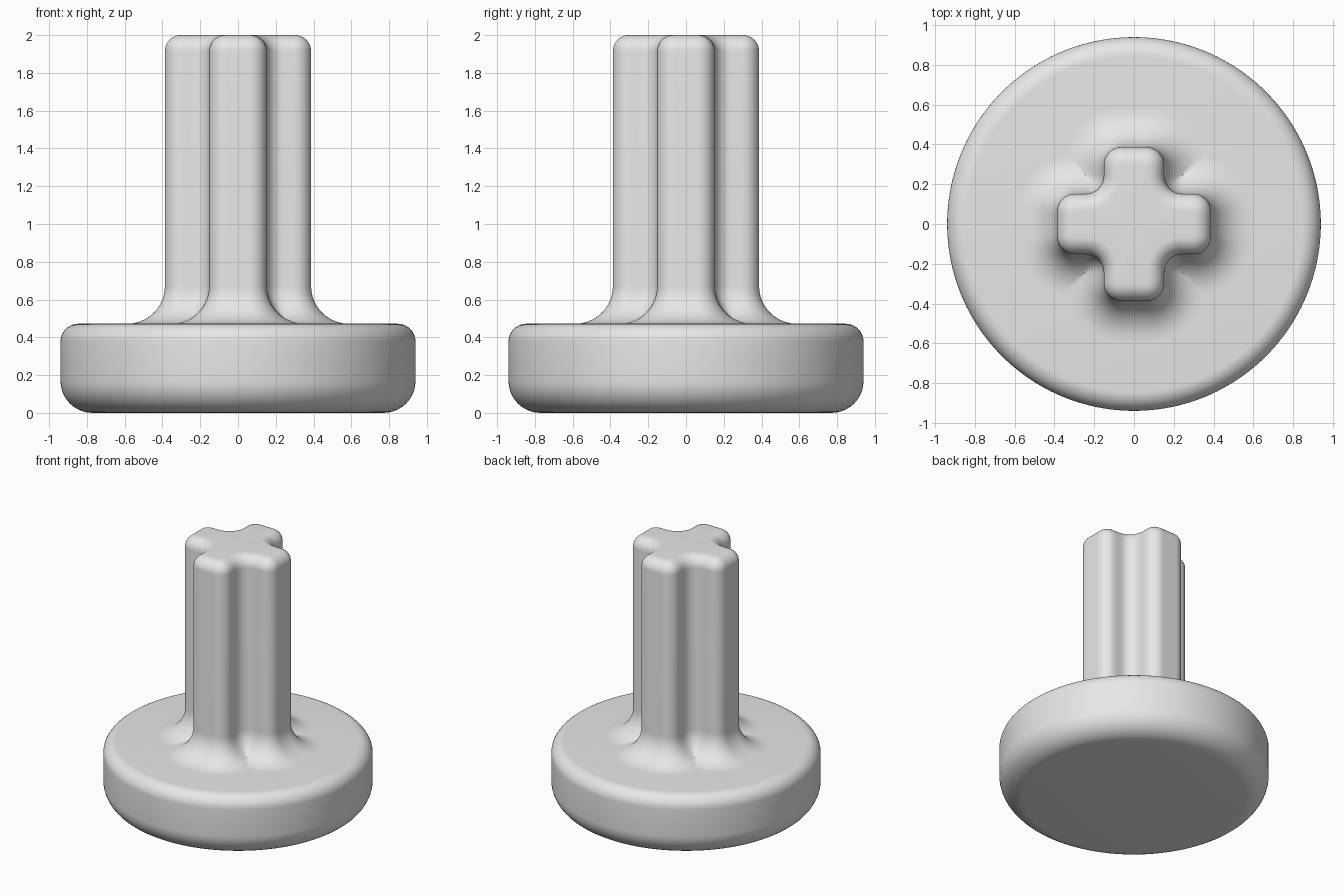
import bpy, bmesh
from math import sin, cos, pi, hypot

old = bpy.data.objects.get("Cube")
if old:
    bpy.data.objects.remove(old, do_unlink=True)

SIDES = 192
ARM_LENGTH, ARM_HALF, CORNER = 0.387, 0.152, 0.09   # cross section of the stem
BASE_RADIUS, BASE_TOP, HEIGHT = 0.94, 0.472, 2.0
FILLET, TOP_ROUND, RIM_TOP, RIM_BOTTOM = 0.2, 0.085, 0.095, 0.17

grey = bpy.data.materials.new("plain grey")
grey.use_nodes = True
grey.diffuse_color = (0.8, 0.8, 0.8, 1)
grey.node_tree.nodes["Principled BSDF"].inputs["Base Color"].default_value = (0.8, 0.8, 0.8, 1)


def cross_distance(x, y):
    """Signed distance to a cross with rounded outer and inner corners."""
    x, y = max(abs(x), abs(y)), min(abs(x), abs(y))
    inner = ARM_HALF + CORNER
    if x < inner:
        return CORNER - hypot(x - inner, y - inner)
    qx, qy = x - ARM_LENGTH + CORNER, y - ARM_HALF + CORNER
    return hypot(max(qx, 0), max(qy, 0)) + min(max(qx, qy), 0) - CORNER


def cross_radius(angle, offset):
    """Distance from the axis to the cross outline grown by offset."""
    low, high = 0.0, 1.0
    for _ in range(24):
        mid = (low + high) / 2
        if cross_distance(mid * cos(angle), mid * sin(angle)) < offset:
            low = mid
        else:
            high = mid
    return low


def circle_radius(angle, radius):
    return radius


def arc(centre, z, radius, start, end, steps=10):
    """Quarter arc of (size, height) pairs."""
    turns = [start + (end - start) * i / steps for i in range(steps + 1)]
    return [(centre + radius * cos(t), z + radius * sin(t)) for t in turns]


def loft(name, profile, outline):
    """Stack outlines from bottom to top and close both ends."""
    bm = bmesh.new()
    angles = [2 * pi * i / SIDES for i in range(SIDES)]
    rings = []
    for size, z in profile:
        radii = [outline(a, size) for a in angles]
        rings.append([bm.verts.new((r * cos(a), r * sin(a), z)) for r, a in zip(radii, angles)])
    bottom = bm.verts.new((0, 0, profile[0][1]))
    top = bm.verts.new((0, 0, profile[-1][1]))
    for i in range(SIDES):
        j = (i + 1) % SIDES
        for lower, upper in zip(rings, rings[1:]):
            bm.faces.new((lower[i], lower[j], upper[j], upper[i]))
        bm.faces.new((bottom, rings[0][j], rings[0][i]))
        bm.faces.new((top, rings[-1][i], rings[-1][j]))
    mesh = bpy.data.meshes.new(name)
    bm.to_mesh(mesh)
    bm.free()
    mesh.materials.append(grey)
    obj = bpy.data.objects.new(name, mesh)
    bpy.context.collection.objects.link(obj)
    bpy.ops.object.select_all(action="DESELECT")
    obj.select_set(True)
    bpy.context.view_layer.objects.active = obj
    bpy.ops.object.shade_smooth_by_angle(angle=pi / 5)


# Round base with a softer lower rim
loft("round_base",
     arc(BASE_RADIUS - RIM_BOTTOM, RIM_BOTTOM, RIM_BOTTOM, -pi / 2, 0)
     + arc(BASE_RADIUS - RIM_TOP, BASE_TOP - RIM_TOP, RIM_TOP, 0, pi / 2),
     circle_radius)

# Cross-shaped stem, flared into the base and rounded at the top
loft("cross_stem",
     [(FILLET, BASE_TOP - 0.02)]
     + arc(FILLET, BASE_TOP + FILLET, FILLET, 1.5 * pi, pi, 14)
     + arc(-TOP_ROUND, HEIGHT - TOP_ROUND, TOP_ROUND, 0, pi / 2),
     cross_radius)
